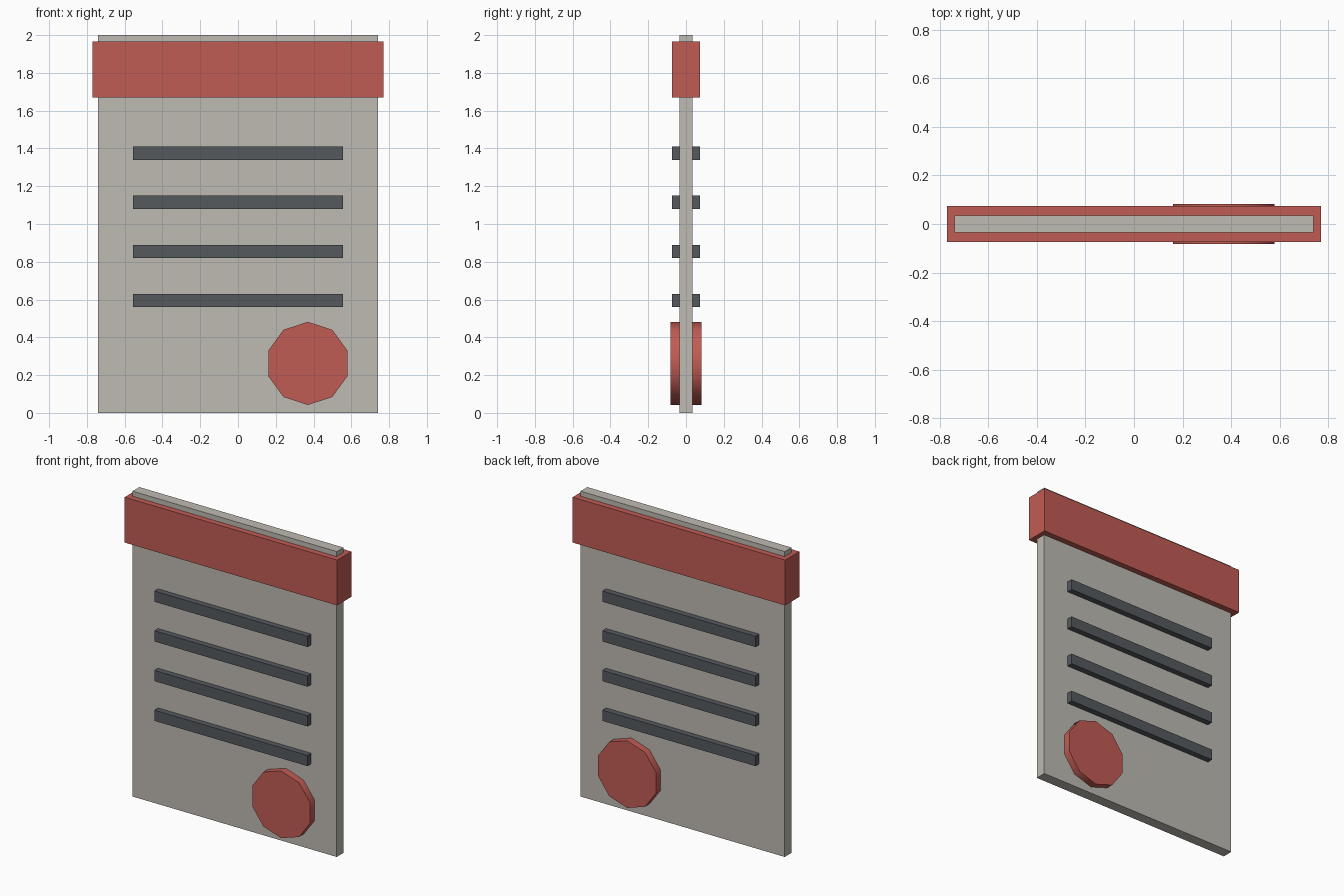
import bpy
import math

cube = bpy.data.objects.get("Cube")
if cube:
    bpy.data.objects.remove(cube, do_unlink=True)


def material(name, rgb):
    mat = bpy.data.materials.new(name)
    mat.use_nodes = True
    colour = (*rgb, 1)
    mat.diffuse_color = colour
    mat.node_tree.nodes["Principled BSDF"].inputs["Base Color"].default_value = colour
    return mat


paper = material("warm grey paper", (0.515, 0.495, 0.445))
red = material("muted red", (0.53, 0.106, 0.088))
ink = material("dark slate", (0.09, 0.1, 0.11))


def box(name, width, depth, bottom, top, mat):
    bpy.ops.mesh.primitive_cube_add(size=1, location=(0, 0, (bottom + top) / 2))
    obj = bpy.context.object
    obj.name = name
    obj.scale = (width, depth, top - bottom)
    bpy.ops.object.transform_apply(location=False, rotation=False, scale=True)
    obj.data.materials.append(mat)
    return obj


# Flat sheet and the header band wrapped around its top
box("sheet", 1.48, 0.07, 0, 2, paper)
box("header_band", 1.54, 0.147, 1.67, 1.967, red)

# Evenly spaced text bars, running through to both faces
for i in range(4):
    middle = 1.375 - i * 0.26
    box(f"text_bar_{i + 1}", 1.11, 0.147, middle - 0.035, middle + 0.035, ink)

# Ten-sided seal through the lower corner, one point upward
bpy.ops.mesh.primitive_cylinder_add(
    vertices=10, radius=0.22, depth=0.163,
    location=(0.37, 0, 0.262), rotation=(math.pi / 2, 0, 0))
seal = bpy.context.object
seal.name = "seal"
seal.data.materials.append(red)
bpy.ops.object.shade_smooth_by_angle(angle=math.radians(40))
